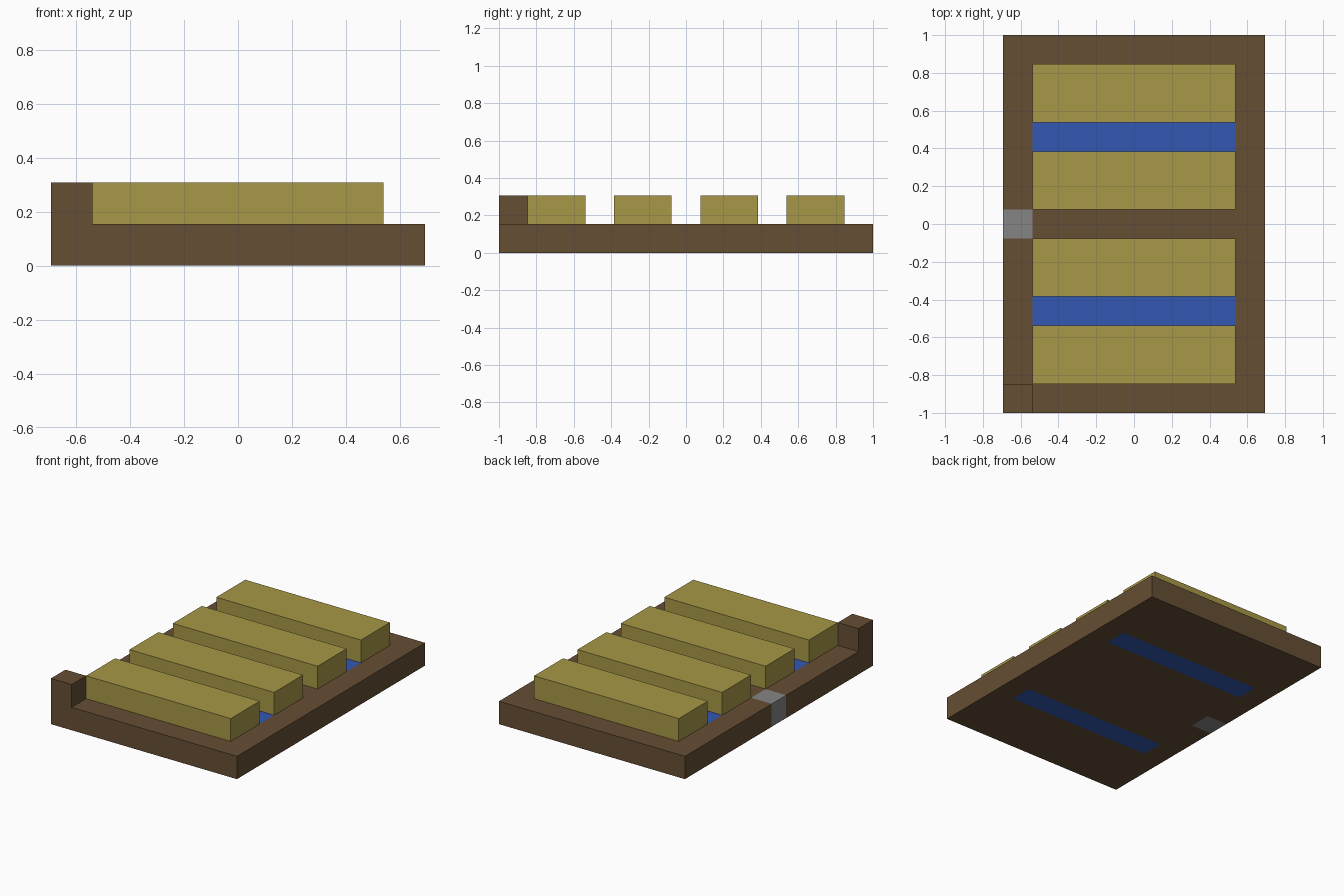
import bpy
import bmesh
from mathutils import Vector

default = bpy.data.objects.get("Cube")
if default:
    bpy.data.objects.remove(default, do_unlink=True)

U = 2 / 13  # one block; the plot is 9 x 13 blocks


def material(name, rgb):
    """Flat material from 0-255 display values, converted to linear."""
    lin = [((c / 255 + 0.055) / 1.055) ** 2.4 for c in rgb]
    mat = bpy.data.materials.new(name)
    mat.use_nodes = True
    mat.diffuse_color = (*lin, 1)
    bsdf = mat.node_tree.nodes["Principled BSDF"]
    bsdf.inputs["Base Color"].default_value = (*lin, 1)
    bsdf.inputs["Roughness"].default_value = 0.9
    return mat


soil = material("soil_brown", (102, 78, 52))
straw = material("straw_yellow", (168, 152, 71))
water = material("water_blue", (51, 87, 178))
stone = material("stone_grey", (133, 133, 133))


def box(name, low, high, mats, cuts=(), rule=None):
    """Box between two corners in block units, cut at planes and coloured by rule."""
    low, high = Vector(low) * U, Vector(high) * U
    bm = bmesh.new()
    bmesh.ops.create_cube(bm, size=1)
    bmesh.ops.scale(bm, vec=high - low, verts=bm.verts)
    bmesh.ops.translate(bm, vec=(low + high) / 2, verts=bm.verts)
    for axis, pos in cuts:
        normal = Vector((0, 0, 0))
        normal[axis] = 1
        bmesh.ops.bisect_plane(bm, geom=bm.verts[:] + bm.edges[:] + bm.faces[:],
                               plane_co=normal * pos * U, plane_no=normal)
    if rule:
        for face in bm.faces:
            face.material_index = rule(face.calc_center_median() / U)
    mesh = bpy.data.meshes.new(name)
    bm.to_mesh(mesh)
    bm.free()
    for mat in mats:
        mesh.materials.append(mat)
    obj = bpy.data.objects.new(name, mesh)
    bpy.context.collection.objects.link(obj)
    return obj


# Base slab with two water channels and a stone block set flush into its edge
def base_colour(c):
    if abs(c.x) < 3.5 and 2.5 < abs(c.y) < 3.5:
        return 1
    if c.x < -3.5 and abs(c.y) < 0.5:
        return 2
    return 0


cuts = [(0, s * 3.5) for s in (-1, 1)]
cuts += [(1, s * y) for s in (-1, 1) for y in (0.5, 2.5, 3.5)]
box("base", (-4.5, -6.5, 0), (4.5, 6.5, 1), [soil, water, stone], cuts, base_colour)

# Crop rows, two either side of the middle path
for i, y in enumerate((-5.5, -2.5, 0.5, 3.5)):
    box(f"crop_row_{i + 1}", (-3.5, y, 1), (3.5, y + 2, 2), [straw])

# Raised corner block at the front right
box("corner_block", (-4.5, -6.5, 1), (-3.5, -5.5, 2), [soil])
